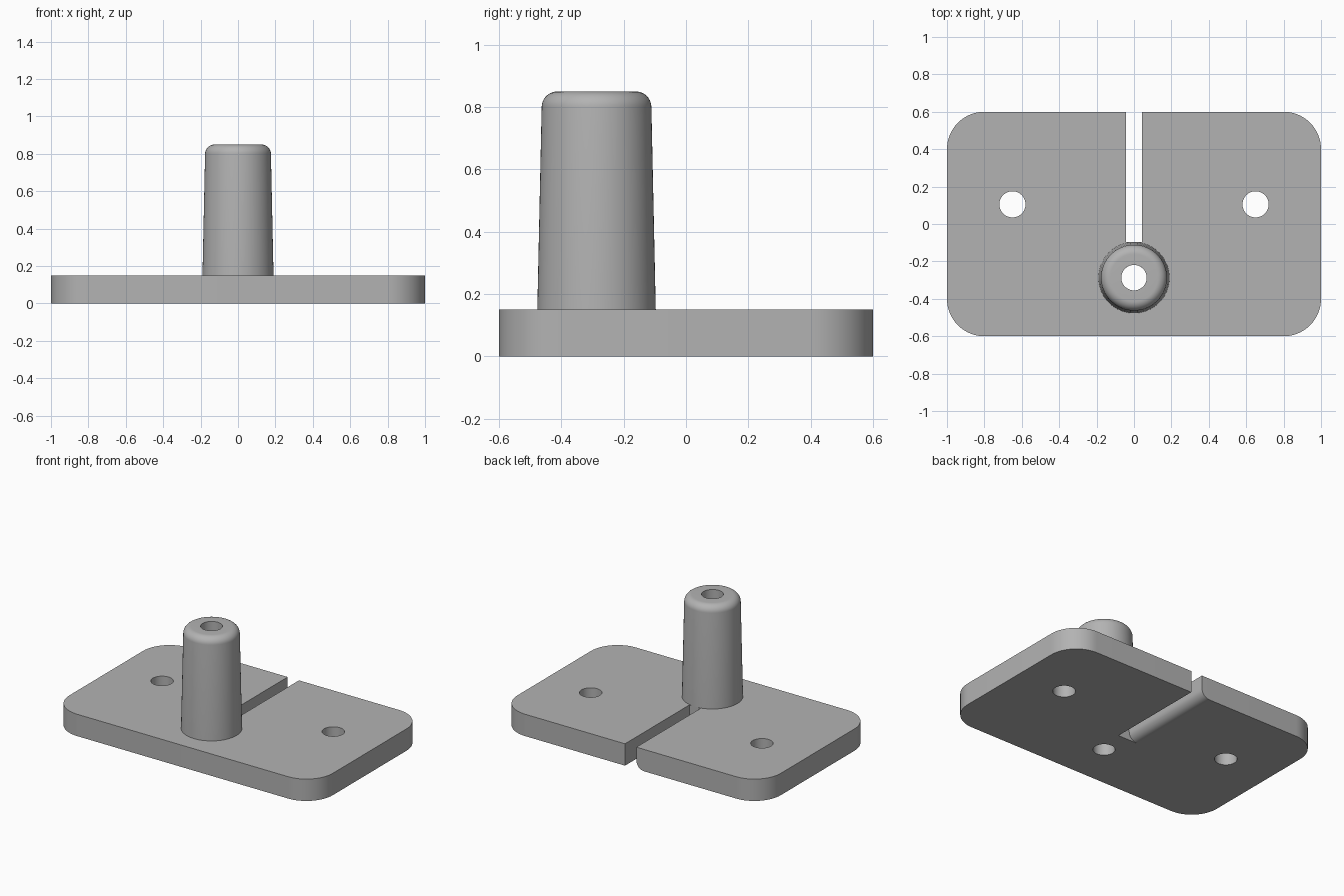
import bpy, bmesh, math
from mathutils import Matrix, Vector

cube = bpy.data.objects.get("Cube")
if cube:
    bpy.data.objects.remove(cube, do_unlink=True)

THICK = 0.15
POST_Y = -0.287
HOLE_R = 0.068

grey = bpy.data.materials.new("light_grey")
grey.use_nodes = True
colour = (0.45, 0.45, 0.45, 1)
grey.diffuse_color = colour
grey.node_tree.nodes["Principled BSDF"].inputs["Base Color"].default_value = colour


def add_object(name, bm):
    bmesh.ops.recalc_face_normals(bm, faces=bm.faces)
    mesh = bpy.data.meshes.new(name)
    bm.to_mesh(mesh)
    bm.free()
    mesh.materials.append(grey)
    obj = bpy.data.objects.new(name, mesh)
    bpy.context.collection.objects.link(obj)
    return obj


def arc(cx, cy, r, start, end, steps):
    angles = [math.radians(start + (end - start) * i / steps) for i in range(steps + 1)]
    return [(cx + r * math.cos(a), cy + r * math.sin(a)) for a in angles]


def prism(name, points, offset):
    bm = bmesh.new()
    face = bm.faces.new([bm.verts.new(p) for p in points])
    out = bmesh.ops.extrude_face_region(bm, geom=[face])
    verts = [v for v in out["geom"] if isinstance(v, bmesh.types.BMVert)]
    bmesh.ops.translate(bm, verts=verts, vec=offset)
    return add_object(name, bm)


def smooth(obj):
    bpy.ops.object.select_all(action='DESELECT')
    obj.select_set(True)
    bpy.context.view_layer.objects.active = obj
    bpy.ops.object.shade_smooth_by_angle(angle=math.radians(35))


def cut(obj, cutter):
    mod = obj.modifiers.new(cutter.name, 'BOOLEAN')
    mod.operation = 'DIFFERENCE'
    mod.solver = 'EXACT'
    mod.object = cutter
    bpy.context.view_layer.objects.active = obj
    bpy.ops.object.modifier_apply(modifier=mod.name)
    cutter.hide_render = True
    bpy.data.objects.remove(cutter, do_unlink=True)


# Base plate with rounded corners
outline = []
for sx, sy, start in ((1, 1, 0), (-1, 1, 90), (-1, -1, 180), (1, -1, 270)):
    outline += arc(sx * 0.8, sy * 0.4, 0.2, start, start + 90, 16)
plate = prism("base_plate", [(x, y, 0) for x, y in outline], Vector((0, 0, THICK)))

# Two mounting holes and the bore under the post
for x, y, r in ((-0.65, 0.105, 0.07), (0.65, 0.105, 0.07), (0, POST_Y, HOLE_R)):
    ring = arc(x, y, r, 0, 360, 48)[:-1]
    cut(plate, prism("hole_cutter", [(px, py, -0.1) for px, py in ring],
                     Vector((0, 0, 0.5))))

# Slot open at the back, with one lower edge rounded over
fillet = 0.06
section = [(0.043, -0.05), (0.043, 0.3), (-0.043, 0.3)]
section += arc(-0.043 - fillet, fillet, fillet, 0, -90, 10)
section.append((-0.043 - fillet, -0.05))
cut(plate, prism("slot_cutter", [(x, -0.097, z) for x, z in section],
                 Vector((0, 1, 0))))
smooth(plate)

# Tapered hollow post with a rounded rim
profile = [(HOLE_R, THICK), (HOLE_R, 0.85)]
profile += arc(0.126, 0.8, 0.05, 90, 2, 10)
profile.append((0.19, THICK))
bm = bmesh.new()
verts = [bm.verts.new((r, 0, z)) for r, z in profile]
edges = [bm.edges.new(pair) for pair in zip(verts, verts[1:])]
bmesh.ops.spin(bm, geom=verts + edges, cent=(0, 0, 0), axis=(0, 0, 1),
               angle=2 * math.pi, steps=64, use_merge=True)
bmesh.ops.remove_doubles(bm, verts=bm.verts, dist=0.0001)
bmesh.ops.transform(bm, matrix=Matrix.Translation((0, POST_Y, 0)), verts=bm.verts)
post = add_object("post", bm)
smooth(post)
